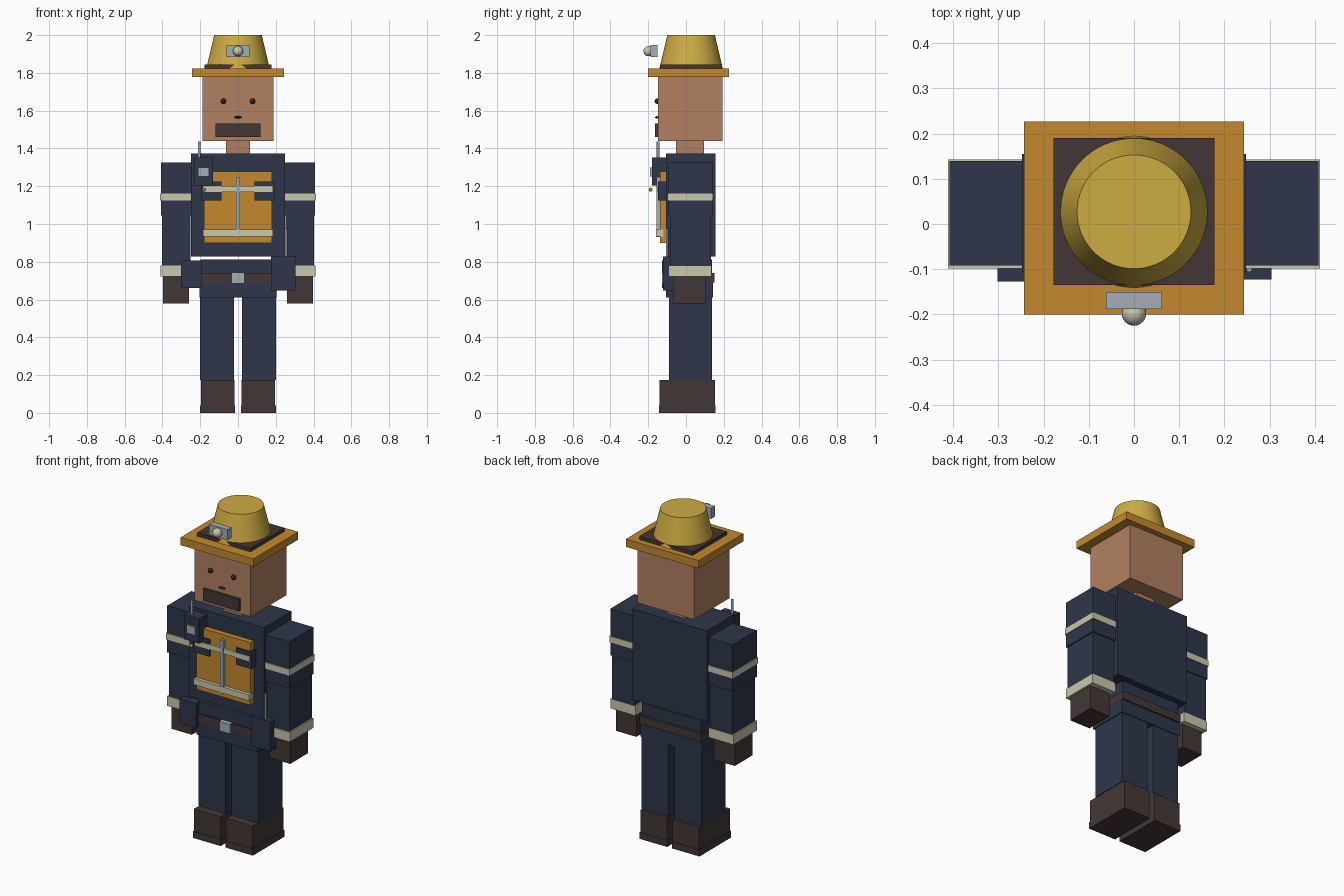
import bpy
import bmesh
import math
from mathutils import Matrix, Vector

cube = bpy.data.objects.get("Cube")
if cube:
    bpy.data.objects.remove(cube, do_unlink=True)


def material(name, rgb):
    mat = bpy.data.materials.new(name)
    mat.use_nodes = True
    colour = [(c / 255 / 12.92 if c < 11 else ((c / 255 + 0.055) / 1.055) ** 2.4) for c in rgb] + [1.0]
    mat.diffuse_color = colour
    mat.node_tree.nodes["Principled BSDF"].inputs["Base Color"].default_value = colour
    return mat


NAVY = material("navy cloth", (46, 54, 73))
BROWN = material("dark brown leather", (68, 54, 54))
ORANGE = material("orange", (196, 137, 45))
YELLOW = material("helmet yellow", (206, 172, 66))
CREAM = material("reflective cream", (202, 200, 174))
SKIN = material("skin", (176, 128, 97))
METAL = material("grey metal", (164, 175, 179))
BLACK = material("eye black", (42, 36, 38))


def add(name, bm, mat, smooth=False):
    mesh = bpy.data.meshes.new(name)
    bm.to_mesh(mesh)
    bm.free()
    mesh.materials.append(mat)
    obj = bpy.data.objects.new(name, mesh)
    bpy.context.collection.objects.link(obj)
    if smooth:
        bpy.ops.object.select_all(action="DESELECT")
        obj.select_set(True)
        bpy.context.view_layer.objects.active = obj
        bpy.ops.object.shade_smooth_by_angle(angle=math.radians(40))
    return obj


def box(name, x, y, z, mat):
    """Box from (min, max) ranges along each axis."""
    bm = bmesh.new()
    centre = Vector([(a + b) / 2 for a, b in (x, y, z)])
    size = [abs(b - a) for a, b in (x, y, z)]
    bmesh.ops.create_cube(bm, size=1, matrix=Matrix.Translation(centre) @ Matrix.Diagonal((*size, 1)))
    return add(name, bm, mat)


def wide(name, half, y, z, mat):
    return box(name, (-half, half), y, z, mat)


def pair(name, x, y, z, mat):
    for side, s in (("left", 1), ("right", -1)):
        box(f"{side}_{name}", (s * x[0], s * x[1]), y, z, mat)


def ball(name, centre, radii, mat):
    bm = bmesh.new()
    place = Matrix.Translation(centre) @ Matrix.Diagonal((*radii, 1))
    bmesh.ops.create_uvsphere(bm, u_segments=24, v_segments=12, radius=1, matrix=place)
    return add(name, bm, mat, True)


def cone(name, x, y, z, r1, r2, mat, sides=16):
    bm = bmesh.new()
    bmesh.ops.create_cone(bm, cap_ends=True, segments=sides, radius1=r1, radius2=r2, depth=z[1] - z[0],
                          matrix=Matrix.Translation((x, y, sum(z) / 2)))
    return add(name, bm, mat, True)


# Boots and legs
pair("boot_sole", (0.016, 0.2), (-0.143, 0.157), (0, 0.04), BROWN)
pair("boot", (0.018, 0.196), (-0.14, 0.154), (0.04, 0.175), BROWN)
pair("leg", (0.02, 0.2), (-0.09, 0.138), (0.175, 0.62), NAVY)

# Hips, belt and pouches
wide("hips", 0.205, (-0.105, 0.142), (0.61, 0.69), NAVY)
wide("waist", 0.198, (-0.1, 0.138), (0.69, 0.812), NAVY)
wide("belt", 0.206, (-0.11, 0.15), (0.69, 0.74), BROWN)
wide("belt_buckle", 0.035, (-0.128, -0.1), (0.685, 0.742), METAL)
box("right_pouch", (-0.302, -0.19), (-0.127, -0.07), (0.66, 0.806), NAVY)
box("left_pouch", (0.175, 0.304), (-0.123, -0.07), (0.648, 0.827), NAVY)
cone("pouch_rod", 0.255, -0.1, (0.82, 0.975), 0.006, 0.006, METAL)

# Torso and chest panel
wide("torso", 0.248, (-0.106, 0.155), (0.827, 1.374), NAVY)
wide("chest_panel", 0.18, (-0.138, -0.1), (0.9, 1.278), ORANGE)
pair("chest_pocket", (0.088, 0.193), (-0.147, -0.1), (1.125, 1.226), NAVY)
wide("upper_chest_stripe", 0.183, (-0.151, -0.12), (1.17, 1.2), CREAM)
wide("lower_chest_stripe", 0.185, (-0.158, -0.12), (0.935, 0.972), CREAM)
wide("zipper", 0.01, (-0.155, -0.13), (0.93, 1.25), METAL)

# Shoulder radio
box("radio", (-0.233, -0.133), (-0.18, -0.106), (1.204, 1.353), NAVY)
box("radio_screen", (-0.212, -0.154), (-0.19, -0.17), (1.252, 1.3), METAL)
cone("radio_antenna", -0.206, -0.148, (1.34, 1.437), 0.007, 0.007, METAL)
ball("radio_knob", (-0.18, -0.187, 1.182), (0.01, 0.01, 0.01), ORANGE)

# Arms and gloves
pair("upper_arm", (0.246, 0.408), (-0.092, 0.139), (1.045, 1.326), NAVY)
pair("forearm", (0.252, 0.402), (-0.085, 0.132), (0.75, 1.045), NAVY)
pair("arm_stripe", (0.244, 0.412), (-0.098, 0.143), (1.125, 1.162), CREAM)
pair("cuff_stripe", (0.244, 0.41), (-0.092, 0.134), (0.722, 0.78), CREAM)
pair("glove", (0.26, 0.397), (-0.069, 0.102), (0.578, 0.73), BROWN)

# Head and face
wide("neck", 0.063, (-0.053, 0.095), (1.37, 1.45), SKIN)
wide("head", 0.188, (-0.148, 0.192), (1.44, 1.78), SKIN)
wide("moustache", 0.12, (-0.163, -0.14), (1.46, 1.533), BROWN)
ball("mouth", (0, -0.152, 1.565), (0.022, 0.012, 0.006), BLACK)
for side, s in (("left", 1), ("right", -1)):
    ball(f"{side}_eye", (s * 0.077, -0.152, 1.65), (0.0145, 0.0145, 0.0145), BLACK)

# Helmet and lamp
wide("helmet_brim", 0.243, (-0.2, 0.227), (1.777, 1.824), ORANGE)
wide("helmet_band", 0.178, (-0.135, 0.19), (1.82, 1.845), BROWN)
cone("helmet_crown", 0, 0.027, (1.822, 2.0), 0.168, 0.126, YELLOW, 64)
wide("lamp_housing", 0.062, (-0.188, -0.15), (1.883, 1.947), METAL)
ball("lamp_bulb", (0, -0.198, 1.915), (0.027, 0.027, 0.027), CREAM)
